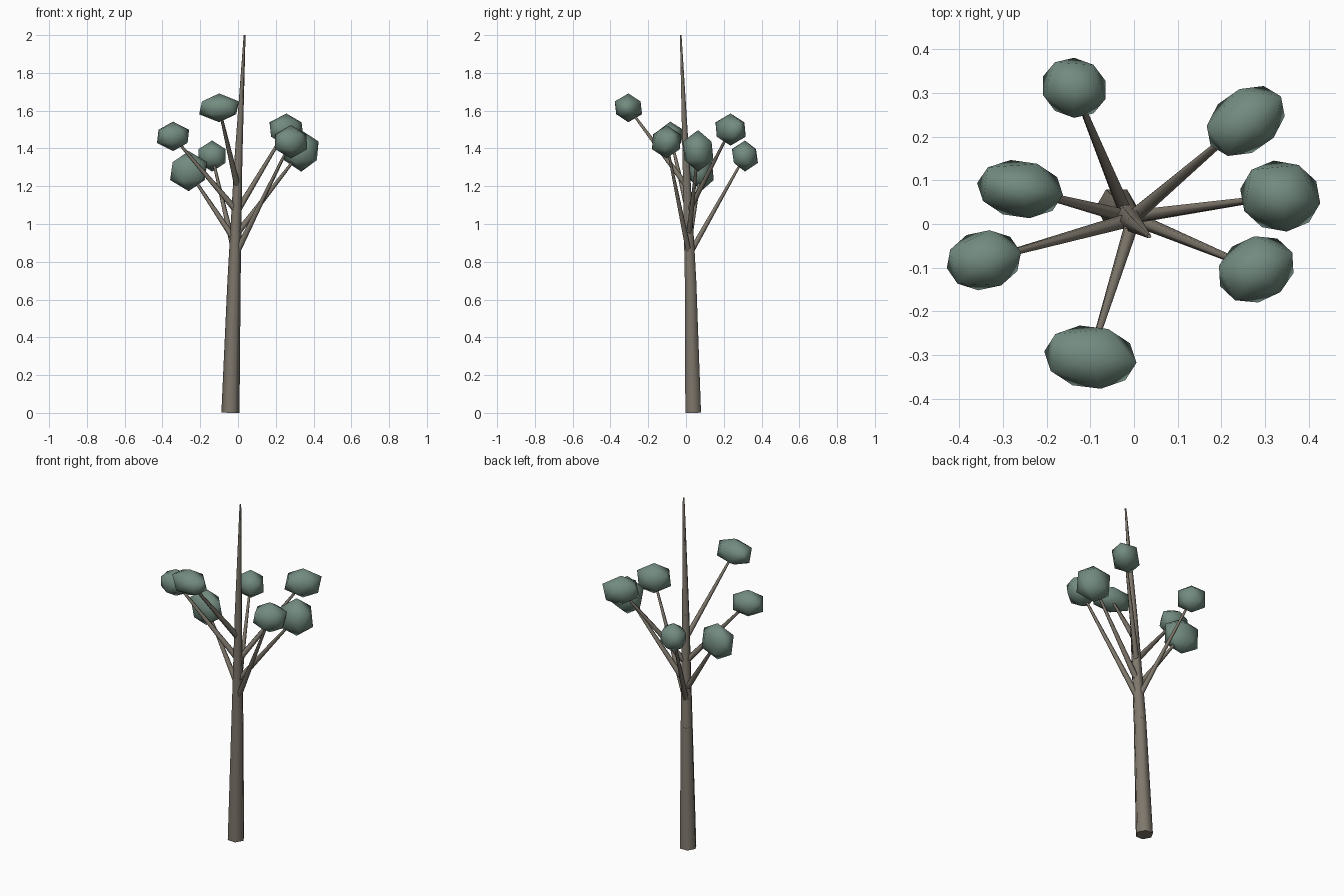
import bpy, bmesh, math
from mathutils import Vector

if "Cube" in bpy.data.objects:
    bpy.data.objects.remove(bpy.data.objects["Cube"])


def material(name, rgb):
    m = bpy.data.materials.new(name)
    m.diffuse_color = (*rgb, 1)
    m.use_nodes = True
    m.node_tree.nodes["Principled BSDF"].inputs["Base Color"].default_value = m.diffuse_color
    return m


bark = material("bark", (0.21, 0.185, 0.15))
leaf = material("leaf", (0.17, 0.26, 0.215))


def add_object(name, bm, mat, angle):
    bmesh.ops.recalc_face_normals(bm, faces=bm.faces)
    mesh = bpy.data.meshes.new(name)
    bm.to_mesh(mesh)
    bm.free()
    mesh.materials.append(mat)
    ob = bpy.data.objects.new(name, mesh)
    bpy.context.collection.objects.link(ob)
    bpy.ops.object.select_all(action='DESELECT')
    ob.select_set(True)
    bpy.context.view_layer.objects.active = ob
    bpy.ops.object.shade_smooth_by_angle(angle=math.radians(angle))
    return ob


def limb(name, a, b, ra, rb, sides=6):
    """Tapered hexagonal limb from a to b."""
    a, b = Vector(a), Vector(b)
    q = Vector((0, 0, 1)).rotation_difference(b - a)
    bm = bmesh.new()
    rings = []
    for p, r in ((a, ra), (b, rb)):
        rings.append([bm.verts.new(p + q @ Vector((r * math.cos(t), r * math.sin(t), 0)))
                      for t in (math.tau * i / sides for i in range(sides))])
    for i in range(sides):
        j = (i + 1) % sides
        bm.faces.new((rings[0][i], rings[0][j], rings[1][j], rings[1][i]))
    for ring in rings:
        bm.faces.new(ring)
    add_object(name, bm, bark, 65)


def clump(name, centre, size, turn):
    """Stretched icosahedron of leaves."""
    bm = bmesh.new()
    bmesh.ops.create_icosphere(bm, subdivisions=1, radius=1)
    ob = add_object(name, bm, leaf, 80)
    ob.location = centre
    ob.scale = size
    ob.rotation_euler.z = math.radians(turn)


# Trunk in three tapering sections
trunk = [((-0.040, 0.038, 0.001), 0.048), ((-0.021, 0.024, 0.70), 0.035),
         ((0.002, 0.0, 1.34), 0.021), ((0.035, -0.028, 2.0), 0.005)]
for i in range(3):
    (a, ra), (b, rb) = trunk[i], trunk[i + 1]
    limb(f"trunk_section_{i + 1}", a, b, ra, rb)


def trunk_point(z):
    a, b = Vector(trunk[1][0]), Vector(trunk[2][0])
    return a.lerp(b, (z - a.z) / (b.z - a.z))


# Branches: start height on trunk, leaf centre, leaf radii, turn
branches = [
    (0.84, (-0.137, 0.312, 1.36), (0.085, 0.076, 0.082), -20),
    (1.06, (0.256, 0.236, 1.50), (0.110, 0.080, 0.085), 35),
    (0.94, (0.335, 0.064, 1.387), (0.104, 0.091, 0.110), -10),
    (0.83, (0.280, -0.104, 1.435), (0.102, 0.083, 0.088), 25),
    (1.20, (-0.100, -0.305, 1.615), (0.119, 0.081, 0.076), -7),
    (1.07, (-0.344, -0.083, 1.464), (0.097, 0.076, 0.078), 12),
    (0.91, (-0.261, 0.080, 1.28), (0.111, 0.074, 0.106), -8),
]
for i, (z, centre, size, turn) in enumerate(branches, 1):
    limb(f"branch_{i}", trunk_point(z), centre, 0.017, 0.006)
    clump(f"leaf_clump_{i}", centre, size, turn)
